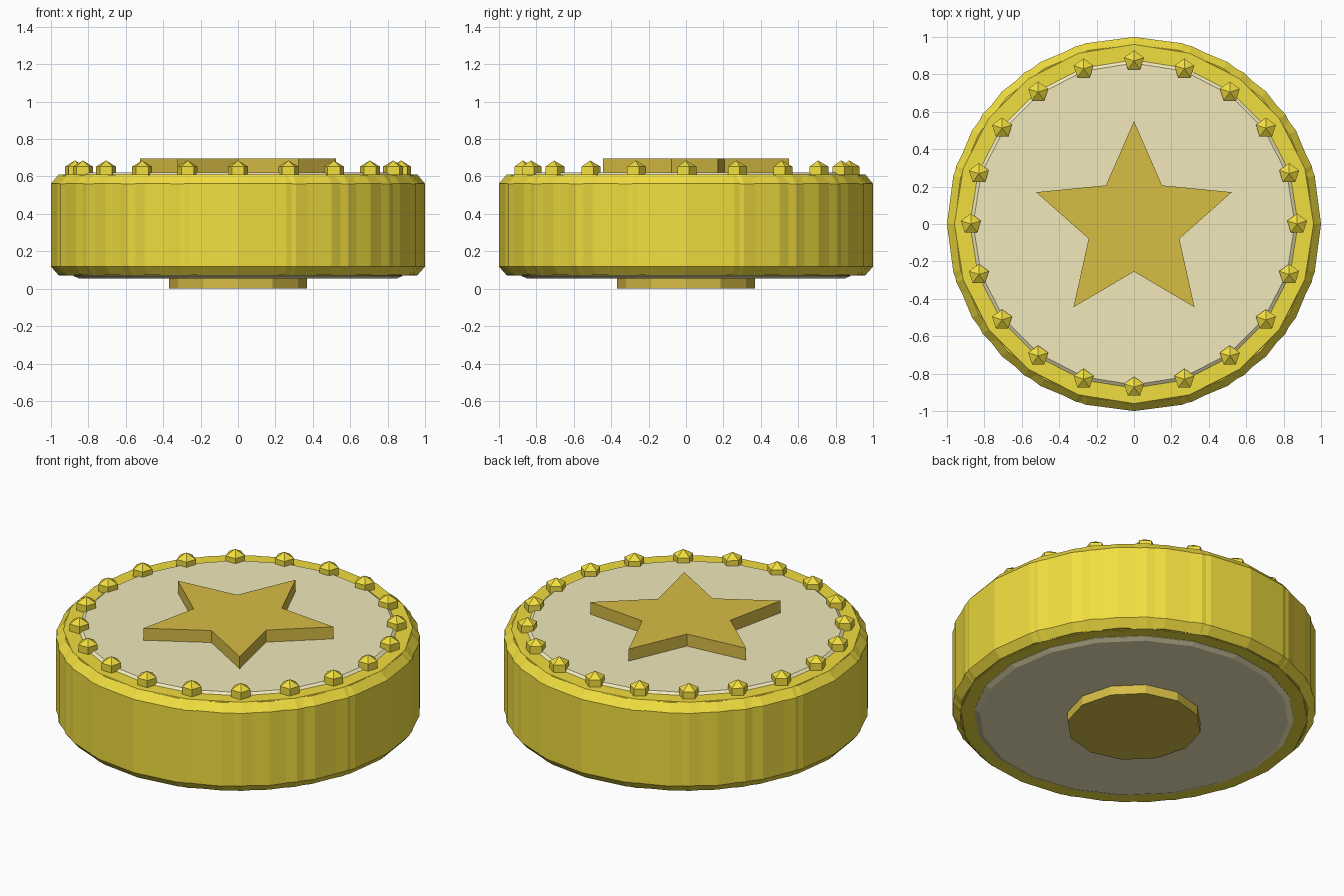
import bpy, bmesh
from math import sin, cos, pi

if "Cube" in bpy.data.objects:
    bpy.data.objects.remove(bpy.data.objects["Cube"])


def material(name, color):
    m = bpy.data.materials.new(name)
    m.diffuse_color = (*color, 1)
    m.use_nodes = True
    m.node_tree.nodes["Principled BSDF"].inputs["Base Color"].default_value = m.diffuse_color
    return m


GOLD = material("gold", (0.88, 0.73, 0.05))
PALE = material("pale_gold", (0.88, 0.81, 0.49))
DARK = material("dark_gold", (0.68, 0.51, 0.06))


def finish(name, bm, mat):
    bmesh.ops.recalc_face_normals(bm, faces=bm.faces)
    me = bpy.data.meshes.new(name)
    bm.to_mesh(me)
    bm.free()
    me.materials.append(mat)
    ob = bpy.data.objects.new(name, me)
    bpy.context.collection.objects.link(ob)
    return ob


def lathe(name, profile, sides, mat):
    """Capped solid of revolution from (radius, z) pairs, bottom to top."""
    bm = bmesh.new()
    rings = [[bm.verts.new((r * sin(2 * pi * i / sides), r * cos(2 * pi * i / sides), z))
              for i in range(sides)] for r, z in profile]
    for a, b in zip(rings, rings[1:]):
        for i in range(sides):
            j = (i + 1) % sides
            bm.faces.new((a[i], a[j], b[j], b[i]))
    bm.faces.new(rings[0])
    bm.faces.new(rings[-1])
    return finish(name, bm, mat)


# Coin body: two overlapping chamfered drums with different side counts
lathe("coin_rim", [(0.955, 0.07), (1, 0.12), (1, 0.56), (0.96, 0.61)], 20, GOLD)
lathe("coin_body", [(0.96, 0.073), (1, 0.118), (1, 0.562), (0.96, 0.607)], 24, GOLD)

# Pale face plate showing on both sides
lathe("face_plate", [(0.85, 0.055), (0.88, 0.068), (0.88, 0.608), (0.86, 0.622)], 20, PALE)

# Round boss underneath
lathe("bottom_boss", [(0.37, 0), (0.37, 0.08)], 12, DARK)

# Raised star on top
bm = bmesh.new()
pts = []
for i in range(10):
    r = 0.255 if i % 2 else 0.55
    pts.append(bm.verts.new((r * sin(i * pi / 5), r * cos(i * pi / 5), 0.6)))
face = bm.faces.new(pts)
top = bmesh.ops.extrude_face_region(bm, geom=[face], use_keep_orig=True)["geom"]
bmesh.ops.translate(bm, vec=(0, 0, 0.095),
                    verts=[v for v in top if isinstance(v, bmesh.types.BMVert)])
finish("star", bm, DARK)

# Ring of five-sided studs around the face
bead = lathe("bead", [(0.001, 0.555), (0.056, 0.588), (0.056, 0.653), (0.001, 0.685)], 5, GOLD)
for i in range(20):
    ob = bead if i == 0 else bead.copy()
    if i:
        bpy.context.collection.objects.link(ob)
    ob.location = (0.872 * sin(i * pi / 10), 0.872 * cos(i * pi / 10), 0)
